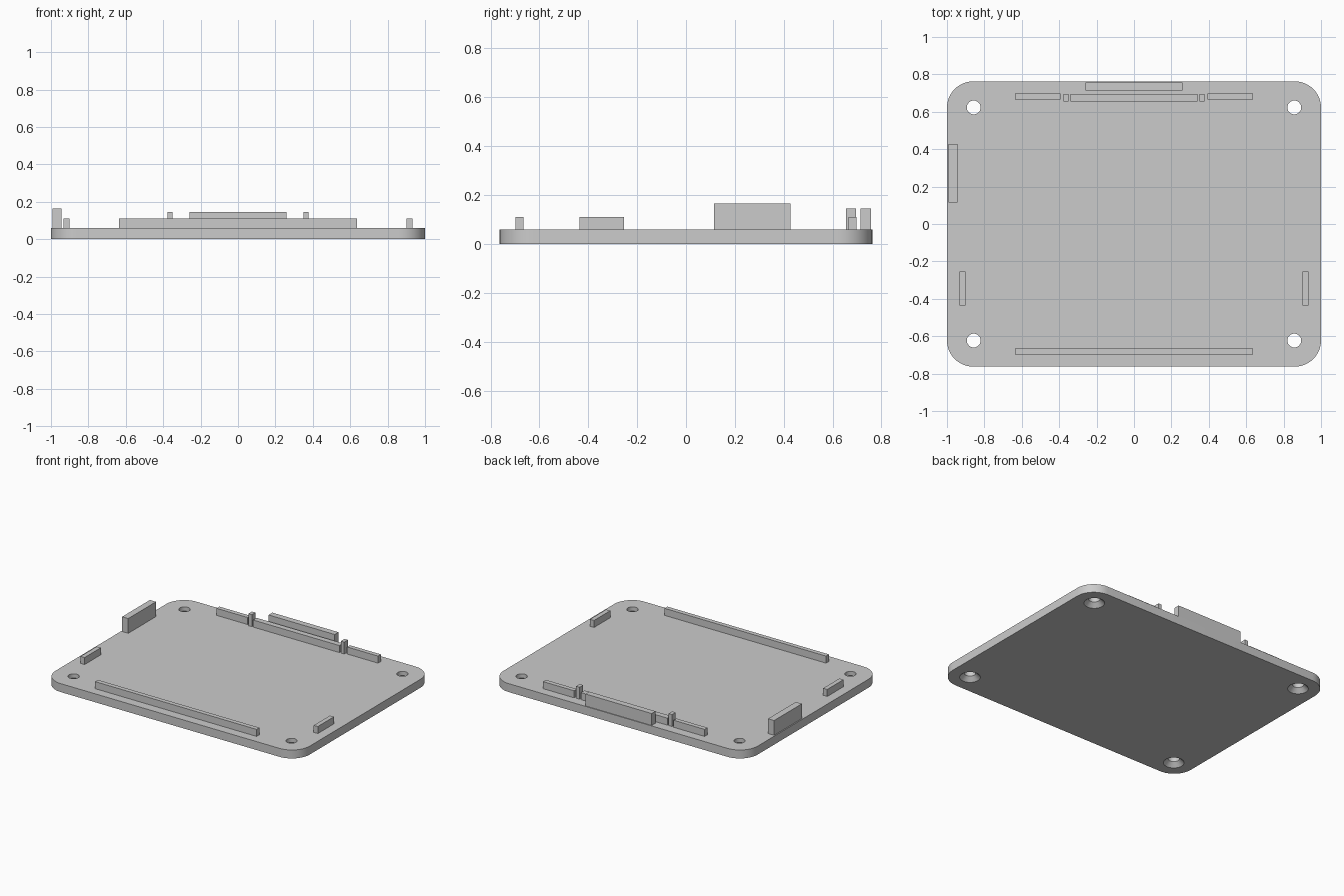
import bpy, bmesh, math

if "Cube" in bpy.data.objects:
    bpy.data.objects.remove(bpy.data.objects["Cube"])

grey = bpy.data.materials.new("light grey")
grey.diffuse_color = (0.6, 0.6, 0.6, 1)
grey.use_nodes = True
grey.node_tree.nodes["Principled BSDF"].inputs["Base Color"].default_value = grey.diffuse_color

W, D, T, R = 1.0, 0.7625, 0.06, 0.14     # plate half width, half depth, thickness, corner radius
HX, HY = 0.857, 0.623                    # screw hole positions


def make(name, bm):
    bmesh.ops.recalc_face_normals(bm, faces=bm.faces)
    me = bpy.data.meshes.new(name)
    bm.to_mesh(me)
    bm.free()
    ob = bpy.data.objects.new(name, me)
    bpy.context.collection.objects.link(ob)
    me.materials.append(grey)
    return ob


def box(name, x0, x1, y0, y1, top):
    """Upright block standing on the plate."""
    bm = bmesh.new()
    f = bm.faces.new([bm.verts.new((x, y, T)) for x, y in
                      ((x0, y0), (x1, y0), (x1, y1), (x0, y1))])
    up = bmesh.ops.extrude_face_region(bm, geom=[f])["geom"]
    bmesh.ops.translate(bm, vec=(0, 0, top - T),
                        verts=[v for v in up if isinstance(v, bmesh.types.BMVert)])
    bm.faces.ensure_lookup_table()
    return make(name, bm)


def lathe(bm, cx, cy, profile, n=32):
    """Closed solid of revolution from (radius, z) pairs."""
    rings = [[bm.verts.new((cx + r * math.cos(2 * math.pi * i / n),
                            cy + r * math.sin(2 * math.pi * i / n), z))
              for i in range(n)] for r, z in profile]
    for a, b in zip(rings, rings[1:]):
        for i in range(n):
            j = (i + 1) % n
            bm.faces.new((a[i], a[j], b[j], b[i]))
    bm.faces.new(rings[0][::-1])
    bm.faces.new(rings[-1])


# Rounded base plate
bm = bmesh.new()
outline = []
for k, (sx, sy) in enumerate(((1, 1), (-1, 1), (-1, -1), (1, -1))):
    for i in range(13):
        a = math.pi / 2 * (k + i / 12)
        outline.append((sx * (W - R) + R * math.cos(a), sy * (D - R) + R * math.sin(a)))
low = [bm.verts.new((x, y, 0)) for x, y in outline]
high = [bm.verts.new((x, y, T)) for x, y in outline]
bm.faces.new(low[::-1])
bm.faces.new(high)
for i in range(len(low)):
    j = (i + 1) % len(low)
    bm.faces.new((low[i], low[j], high[j], high[i]))
plate = make("base_plate", bm)

# Countersunk screw holes, wide at the underside
bm = bmesh.new()
for sx in (-1, 1):
    for sy in (-1, 1):
        lathe(bm, sx * HX, sy * HY,
              ((0.077, -0.01), (0.037, 0.03), (0.037, T + 0.02)))
cutter = make("screw_hole_cutter", bm)
cutter.hide_render = True
cutter.hide_viewport = True
mod = plate.modifiers.new("screw_holes", "BOOLEAN")
mod.operation = "DIFFERENCE"
mod.solver = "EXACT"
mod.object = cutter
bpy.context.view_layer.objects.active = plate
plate.select_set(True)
bpy.ops.object.modifier_apply(modifier=mod.name)
bpy.data.objects.remove(cutter)
bpy.ops.object.shade_smooth_by_angle(angle=math.radians(30))

# Rails, clips and walls
box("front_rail", -0.635, 0.635, -0.698, -0.666, 0.11)
box("back_middle_rail", -0.34, 0.34, 0.655, 0.695, 0.11)
box("connector_wall", -0.26, 0.26, 0.714, 0.757, 0.145)
box("left_wall", -0.992, -0.944, 0.115, 0.427, 0.165)
for side, s in (("left", -1), ("right", 1)):
    def pair(name, a, b, *rest):
        box(side + name, min(s * a, s * b), max(s * a, s * b), *rest)
    pair("_back_rail", 0.392, 0.635, 0.666, 0.698, 0.11)
    pair("_back_post", 0.35, 0.377, 0.655, 0.695, 0.145)
    pair("_side_rail", 0.901, 0.933, -0.436, -0.254, 0.11)
